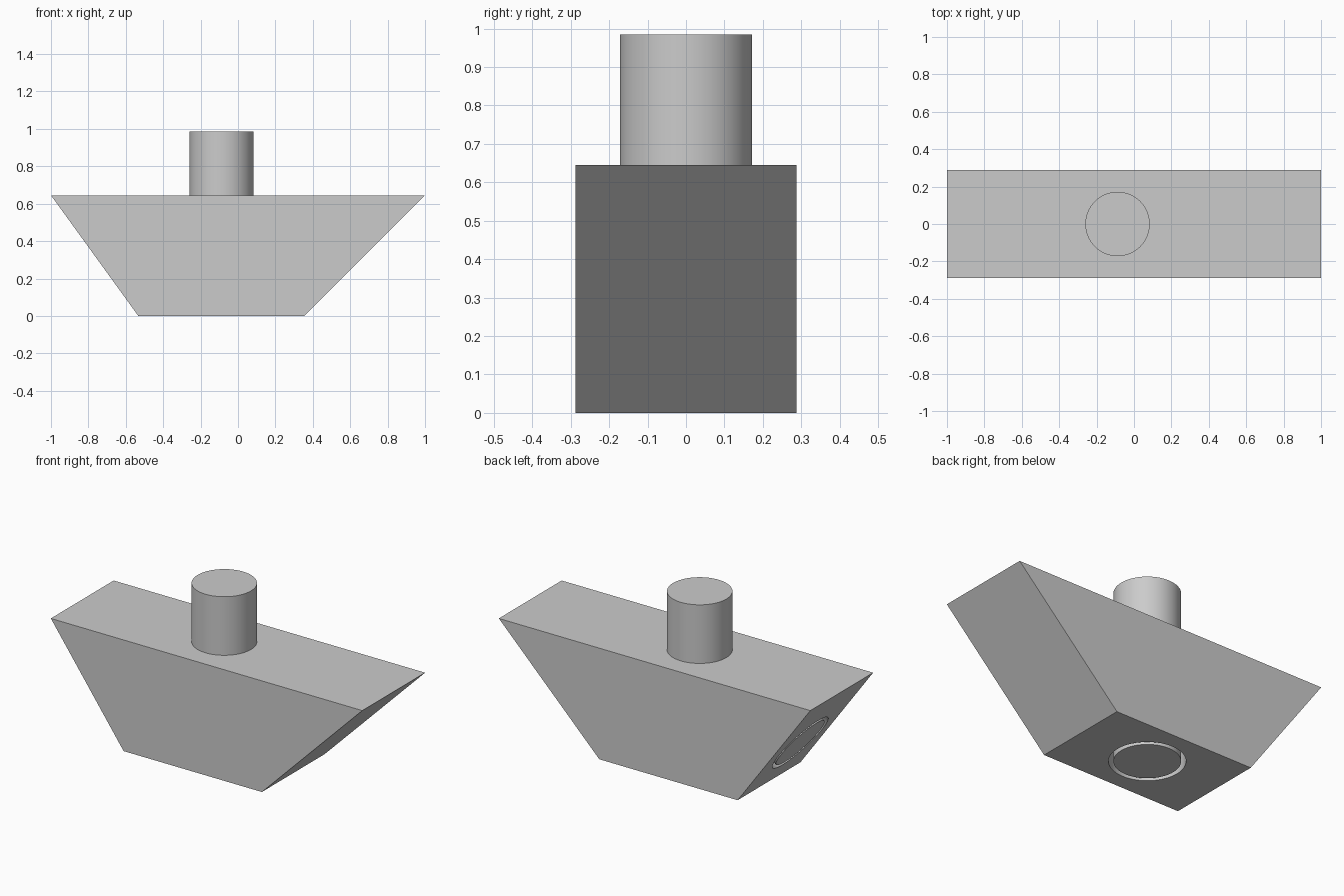
import bpy
import bmesh
import math
from mathutils import Vector

default = bpy.data.objects.get("Cube")
if default:
    bpy.data.objects.remove(default, do_unlink=True)

GREY = (0.6, 0.6, 0.6, 1.0)
mat = bpy.data.materials.new("light grey")
mat.use_nodes = True
mat.diffuse_color = GREY
mat.node_tree.nodes["Principled BSDF"].inputs["Base Color"].default_value = GREY

HALF_DEPTH = 0.288
BODY_TOP = 0.645
PEG_RADIUS = 0.172
SOCKET_RADIUS = 0.197
PEG_LENGTH = 0.34
SOCKET_DEPTH = 0.32
CENTRE_X = -0.088


def smooth(obj):
    bpy.ops.object.select_all(action="DESELECT")
    obj.select_set(True)
    bpy.context.view_layer.objects.active = obj
    bpy.ops.object.shade_smooth_by_angle(angle=math.radians(30))


def rod(name, start, direction, length, radius):
    """Round bar running from start along direction."""
    direction = Vector(direction).normalized()
    bpy.ops.mesh.primitive_cylinder_add(
        vertices=96, radius=radius, depth=length,
        location=Vector(start) + direction * length / 2,
        rotation=direction.to_track_quat("Z", "Y").to_euler())
    obj = bpy.context.object
    obj.name = name
    obj.data.materials.append(mat)
    smooth(obj)
    return obj


# Body: trapezoid profile extruded front to back
profile = [(-0.533, 0), (0.355, 0), (1, BODY_TOP), (-1, BODY_TOP)]
bm = bmesh.new()
face = bm.faces.new([bm.verts.new((x, -HALF_DEPTH, z)) for x, z in profile])
extruded = bmesh.ops.extrude_face_region(bm, geom=[face])
moved = [v for v in extruded["geom"] if isinstance(v, bmesh.types.BMVert)]
bmesh.ops.translate(bm, verts=moved, vec=(0, 2 * HALF_DEPTH, 0))
bmesh.ops.recalc_face_normals(bm, faces=bm.faces)
mesh = bpy.data.meshes.new("body")
bm.to_mesh(mesh)
bm.free()
body = bpy.data.objects.new("body", mesh)
bpy.context.collection.objects.link(body)
mesh.materials.append(mat)

# Sockets: round holes, each holding a flush core
slope_top = Vector((-1, 0, BODY_TOP))
slope_bottom = Vector((-0.533, 0, 0))
slope = slope_bottom - slope_top
inward = Vector((-slope.z, 0, slope.x)).normalized()
sockets = {
    "bottom": (Vector((CENTRE_X, 0, 0)), Vector((0, 0, 1))),
    "slope": (slope_top.lerp(slope_bottom, 0.57), inward),
}
for label, (centre, axis) in sockets.items():
    cutter = rod(label + "_socket_cutter", centre - axis * 0.05, axis,
                 SOCKET_DEPTH + 0.05, SOCKET_RADIUS)
    cutter.hide_render = True
    cut = body.modifiers.new(label + "_socket", "BOOLEAN")
    cut.operation = "DIFFERENCE"
    cut.solver = "EXACT"
    cut.object = cutter
    bpy.context.view_layer.objects.active = body
    bpy.ops.object.modifier_apply(modifier=cut.name)
    bpy.data.objects.remove(cutter, do_unlink=True)
    rod(label + "_socket_core", centre, axis, SOCKET_DEPTH, PEG_RADIUS)
smooth(body)

# Peg on top
rod("top_peg", (CENTRE_X, 0, BODY_TOP), (0, 0, 1), PEG_LENGTH, PEG_RADIUS)
